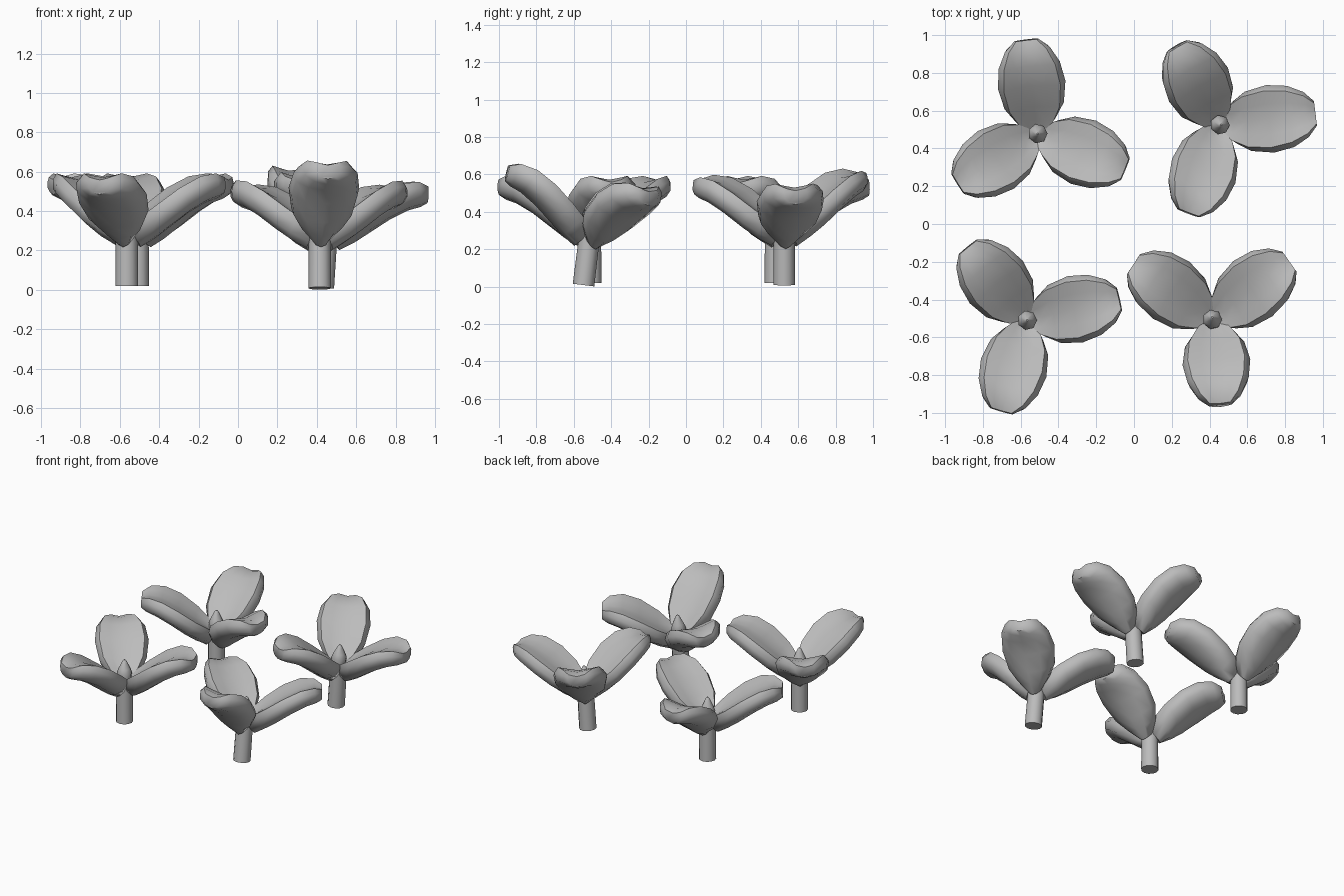
import bpy, bmesh, math
from mathutils import Matrix, Vector

cube = bpy.data.objects.get("Cube")
if cube:
    bpy.data.objects.remove(cube)

grey = bpy.data.materials.new("plain_grey")
grey.use_nodes = True
colour = (0.5, 0.5, 0.5, 1)
grey.diffuse_color = colour
grey.node_tree.nodes["Principled BSDF"].inputs["Base Color"].default_value = colour


def loft(name, rings, sharp):
    """Skin closed rings of points and cap both ends."""
    bm = bmesh.new()
    loops = [[bm.verts.new(p) for p in ring] for ring in rings]
    n = len(loops[0])
    for a, b in zip(loops, loops[1:]):
        for i in range(n):
            j = (i + 1) % n
            bm.faces.new((a[i], a[j], b[j], b[i]))
    bm.faces.new(loops[0][::-1])
    bm.faces.new(loops[-1])
    bmesh.ops.recalc_face_normals(bm, faces=bm.faces)
    mesh = bpy.data.meshes.new(name)
    bm.to_mesh(mesh)
    bm.free()
    mesh.materials.append(grey)
    mesh.shade_smooth()
    mesh.set_sharp_from_angle(angle=math.radians(sharp))
    return mesh


def round_rings(profile, sides):
    return [[(r * math.cos(math.tau * i / sides), r * math.sin(math.tau * i / sides), z)
             for i in range(sides)] for r, z in profile]


def leaf_rings():
    # Half cross-section of the thick, slightly folded leaf: width factor, offset
    half = [(0.45, 0.058), (0.84, 0.07), (1, 0.035), (0.93, -0.02), (0.55, -0.058)]
    section = ([(0, 0.047)] + half + [(0, -0.075)]
               + [(-w, h) for w, h in reversed(half)])
    # Stations: reach, height, half width, thickness, slope in degrees
    stations = [(0.03, 0.25, 0.045, 0.9, 38), (0.10, 0.3, 0.11, 1, 37),
                (0.17, 0.355, 0.158, 1.03, 36), (0.28, 0.437, 0.18, 1.03, 32),
                (0.38, 0.492, 0.163, 1, 23), (0.455, 0.51, 0.12, 0.9, 12),
                (0.5, 0.51, 0.065, 0.6, 4)]
    rings = []
    for reach, height, width, thick, slope in stations:
        up = Vector((-math.sin(math.radians(slope)), 0, math.cos(math.radians(slope))))
        centre = Vector((reach, 0, height))
        rings.append([centre + up * h * thick + Vector((0, w * width, 0))
                      for w, h in section])
    return rings


leaf = loft("leaf", leaf_rings(), 60)
stem = loft("stem", round_rings([(0.058, 0), (0.056, 0.3)], 12), 40)
bud = loft("bud", round_rings([(0.045, 0.28), (0.052, 0.355), (0.04, 0.385),
                               (0.014, 0.44), (0.005, 0.45)], 7), 50)

# Plants: base position, lean axis and angle, leaf directions with extra lift
plants = [
    ("back_right", (-0.51, 0.478, 0.02), "X", 0, ((97, 0), (212, 0), (338, 0))),
    ("back_left", (0.43, 0.525, 0.01), "Y", 4, ((7, 0), (120, 4), (249, 0))),
    ("front_right", (-0.565, -0.51, 0.02), "X", 0, ((13, 0), (129, 0), (254, 0))),
    ("front_left", (0.415, -0.548, 0.008), "X", -7, ((35, 0), (147, 0), (275, 4))),
]


def place(name, mesh, matrix):
    obj = bpy.data.objects.new(name, mesh)
    bpy.context.scene.collection.objects.link(obj)
    obj.matrix_world = matrix


pivot = Matrix.Translation((0, 0, 0.25))
for label, base, axis, lean, leaves in plants:
    frame = Matrix.Translation(base) @ Matrix.Rotation(math.radians(lean), 4, axis)
    place(label + "_stem", stem, frame)
    place(label + "_bud", bud, frame)
    for k, (angle, lift) in enumerate(leaves, 1):
        turn = Matrix.Rotation(math.radians(angle), 4, "Z")
        raised = pivot @ Matrix.Rotation(math.radians(-lift), 4, "Y") @ pivot.inverted()
        place(f"{label}_leaf_{k}", leaf, frame @ turn @ raised)
